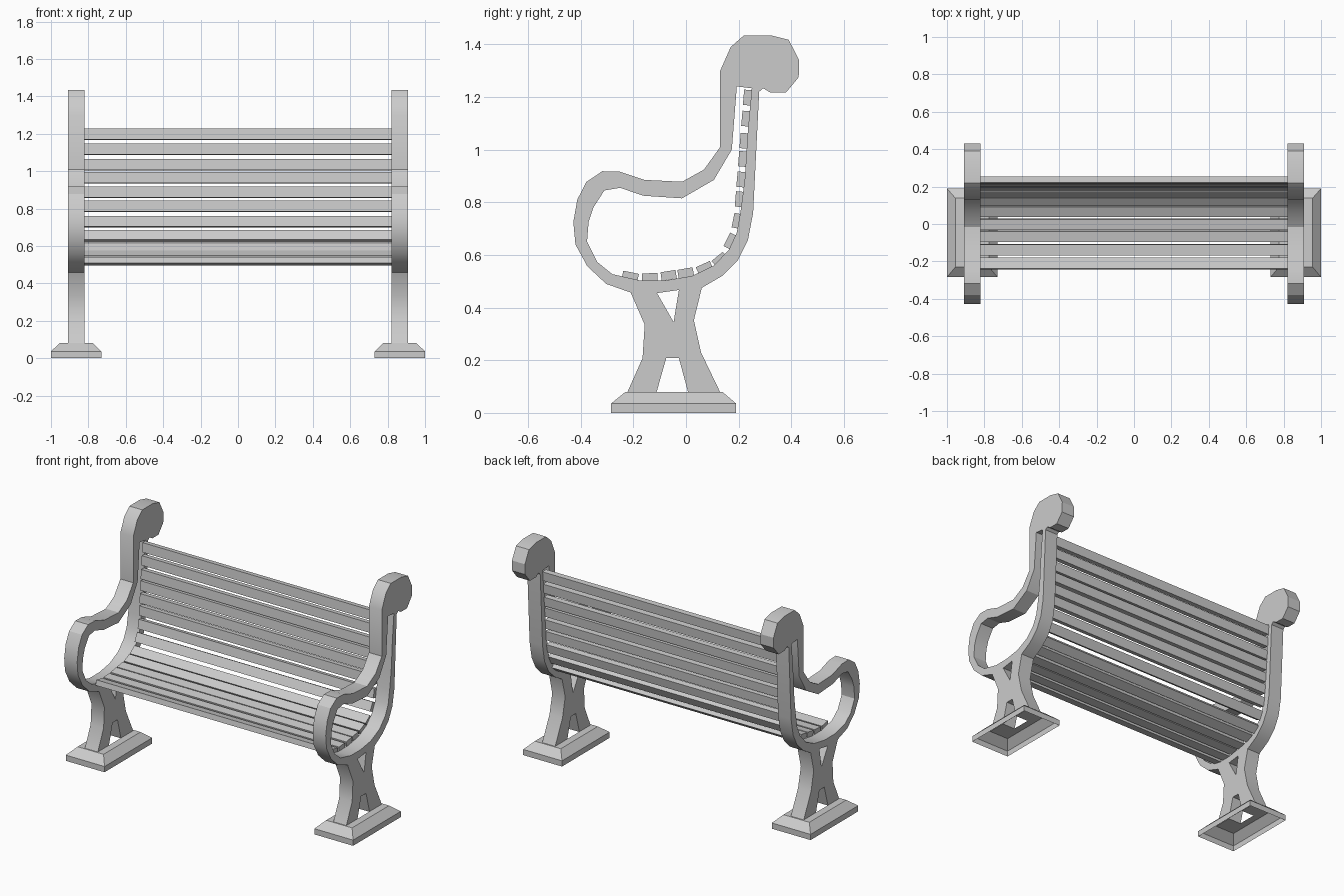
import bpy, bmesh, math
from mathutils import Vector

if "Cube" in bpy.data.objects:
    bpy.data.objects.remove(bpy.data.objects["Cube"])

# Side frame outline (y, z), from head round the back, leg, arm and up again
OUTER = [(.22, 1.434), (.322, 1.434), (.39, 1.417), (.43, 1.34), (.428, 1.275),
         (.38, 1.217), (.32, 1.217), (.293, 1.233), (.278, 1.22), (.255, .76),
         (.235, .655), (.197, .58), (.137, .52), (.06, .475), (.03, .352),
         (.057, .23), (.13, .078), (.008, .078), (-.027, .208), (-.075, .208),
         (-.112, .078), (-.223, .078), (-.165, .208), (-.157, .335), (-.21, .457),
         (-.303, .49), (-.375, .557), (-.42, .64), (-.428, .725), (-.413, .81),
         (-.379, .877), (-.318, .918), (-.25, .916), (-.157, .885), (-.015, .878),
         (.068, .924), (.13, 1.01), (.13, 1.3), (.17, 1.39)]
# Large opening between arm, seat and back
OPENING = [(.25, 1.233), (.235, 1.07), (.223, .885), (.208, .77), (.193, .685),
           (.163, .62), (.106, .56), (.023, .52), (-.08, .503), (-.175, .503),
           (-.28, .527), (-.337, .573), (-.376, .65), (-.37, .725), (-.352, .78),
           (-.31, .845), (-.25, .855), (-.163, .825), (-.015, .815), (.106, .885),
           (.174, 1.0), (.193, 1.24)]
LEG_HOLE = [(-.11, .455), (-.027, .467), (-.047, .345)]


def side_frame(name, x):
    cu = bpy.data.curves.new(name, 'CURVE')
    cu.dimensions = '2D'
    cu.fill_mode = 'BOTH'
    cu.extrude = .045
    for pts in (OUTER, OPENING, LEG_HOLE):
        s = cu.splines.new('POLY')
        s.points.add(len(pts) - 1)
        for p, (y, z) in zip(s.points, pts):
            p.co = (y, z, 0, 1)
        s.use_cyclic_u = True
    ob = bpy.data.objects.new(name, cu)
    ob.rotation_euler = (math.pi / 2, 0, math.pi / 2)
    ob.location.x = x
    bpy.context.collection.objects.link(ob)
    bpy.ops.object.select_all(action='DESELECT')
    ob.select_set(True)
    bpy.context.view_layer.objects.active = ob
    bpy.ops.object.convert(target='MESH')
    bpy.ops.object.shade_smooth_by_angle(angle=math.radians(28))


def finish(name, bm):
    bmesh.ops.recalc_face_normals(bm, faces=bm.faces)
    me = bpy.data.meshes.new(name)
    bm.to_mesh(me)
    bm.free()
    bpy.context.collection.objects.link(bpy.data.objects.new(name, me))


def foot(name, x):
    # Hollow plinth: stacked rectangles (half width, y min, y max, z), open below
    rings = [(.135, -.284, .19, 0), (.135, -.284, .19, .036),
             (.09, -.23, .138, .08), (.045, -.223, .13, .08)]
    bm = bmesh.new()
    loops = [[bm.verts.new((x + sx * w, y, z)) for sx, y in
              ((-1, a), (1, a), (1, b), (-1, b))] for w, a, b, z in rings]
    for lo, hi in zip(loops, loops[1:]):
        for i in range(4):
            j = (i + 1) % 4
            bm.faces.new((lo[i], lo[j], hi[j], hi[i]))
    finish(name, bm)
    # open shell: make sure the normals face outward
    me = bpy.data.objects[name].data
    if max(me.polygons, key=lambda p: p.center.z).normal.z < 0:
        me.flip_normals()


def slat(name, a, b, thick=.033):
    # Plank whose sitting face runs from a to b in the y-z plane
    a, b = Vector(a), Vector(b)
    d = (b - a).normalized()
    n = Vector((d.y, -d.x)) * thick
    bm = bmesh.new()
    ends = [[bm.verts.new((x, p.x, p.y)) for p in (a, b, b + n, a + n)]
            for x in (-.82, .82)]
    for e in ends:
        bm.faces.new(e)
    for i in range(4):
        j = (i + 1) % 4
        bm.faces.new((ends[0][i], ends[0][j], ends[1][j], ends[1][i]))
    finish(name, bm)


for side, x in (("left", -.865), ("right", .865)):
    side_frame("side_frame_" + side, x)
    foot("foot_" + side, x)

# Seat and lower-back slats following the curve
SLATS = [((-.238, .54), (-.179, .528)), ((-.168, .529), (-.109, .532)),
         ((-.097, .534), (-.04, .543)), ((-.033, .543), (.025, .553)),
         ((.037, .553), (.09, .577)), ((.097, .577), (.14, .612)),
         ((.142, .634), (.168, .685)), ((.173, .705), (.184, .76))]
# Upright back slats
for z0 in (.784, .859, .937, 1.006, 1.09, 1.17):
    y = .184 + (z0 - .77) * .08
    SLATS.append(((y, z0), (y + .005, z0 + .058)))
for i, (a, b) in enumerate(SLATS):
    slat(f"slat_{i + 1}", a, b)
